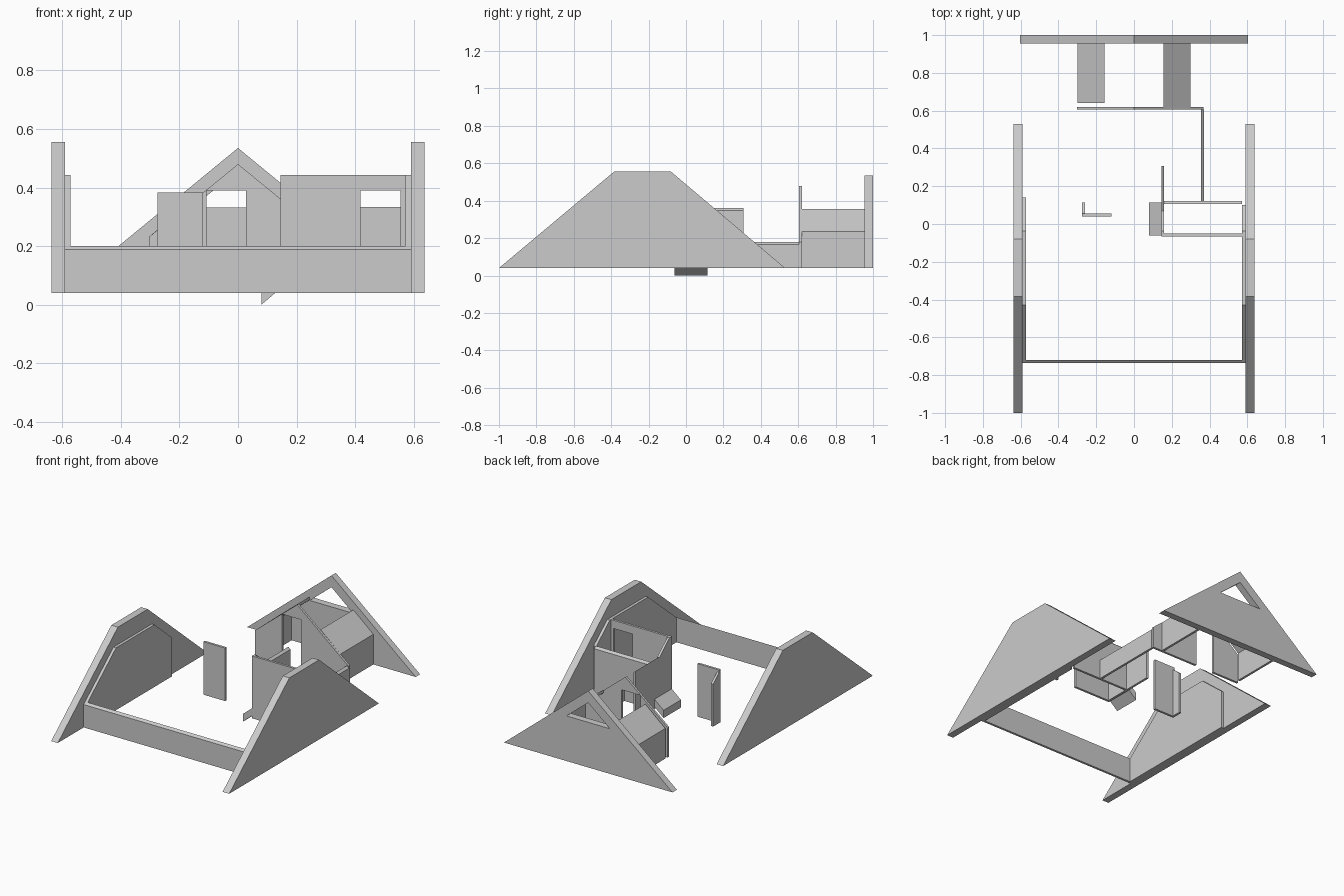
import bpy, bmesh

if "Cube" in bpy.data.objects:
    bpy.data.objects.remove(bpy.data.objects["Cube"])

BASE = 0.04


def prism(name, axis, profile, a, b):
    """Extrude a profile along axis: 'x' takes (y, z) points, 'y' takes (x, z) points."""
    bm = bmesh.new()

    def point(p, t):
        return (t, p[0], p[1]) if axis == 'x' else (p[0], t, p[1])

    ends = [[bm.verts.new(point(p, t)) for p in profile] for t in (a, b)]
    for end in ends:
        bm.faces.new(end)
    n = len(profile)
    for i in range(n):
        j = (i + 1) % n
        bm.faces.new((ends[0][i], ends[0][j], ends[1][j], ends[1][i]))
    bmesh.ops.recalc_face_normals(bm, faces=bm.faces)
    mesh = bpy.data.meshes.new(name)
    bm.to_mesh(mesh)
    bm.free()
    obj = bpy.data.objects.new(name, mesh)
    bpy.context.collection.objects.link(obj)
    return obj


def strip(name, axis, lo, hi, top_lo, top_hi, a, b):
    """Thin wall whose top slopes across its thickness."""
    return prism(name, axis, [(lo, BASE), (hi, BASE), (hi, top_hi), (lo, top_lo)], a, b)


# Outer side walls and their inner linings
for label, s, back, back_z in (("left", -1, 0.14, 0.293), ("right", 1, 0.10, 0.327)):
    prism(label + "_side_wall", 'x',
          [(-1, BASE), (-0.385, 0.555), (-0.08, 0.555), (0.53, BASE)],
          s * 0.59, s * 0.637)
    prism(label + "_inner_wall", 'x',
          [(-0.735, BASE), (-0.735, 0.188), (-0.43, 0.443), (-0.038, 0.443),
           (back, back_z), (back, BASE)], s * 0.572, s * 0.59)

# Low front wall
strip("front_knee_wall", 'x', -0.735, -0.72, 0.188, 0.201, -0.572, 0.572)

# Back gable with triangular window
gable = prism("back_gable", 'y', [(-0.603, BASE), (0, 0.535), (0.603, BASE)], 0.955, 1.0)
cutter = prism("gable_window_cutter", 'y', [(-0.155, 0.332), (0, 0.459), (0.155, 0.332)], 0.9, 1.1)
cutter.hide_render = True
cutter.hide_set(True)
cut = gable.modifiers.new("window", 'BOOLEAN')
cut.operation = 'DIFFERENCE'
cut.solver = 'EXACT'
cut.object = cutter

# Gabled partition with doorway
prism("gabled_partition", 'y',
      [(-0.303, BASE), (-0.303, 0.232), (0, 0.48), (0.367, 0.18), (0.367, BASE),
       (0.028, BASE), (0.028, 0.39), (-0.108, 0.39), (-0.108, BASE)], 0.605, 0.62)

# Knee wall with sloping ceiling on each side of the back room
for label, s, start in (("left", -1, 0.64), ("right", 1, 0.62)):
    prism(label + "_sloped_ceiling", 'y',
          [(s * x, z) for x, z in ((0.30, BASE), (0.30, 0.235), (0.157, 0.355),
                                   (0.157, 0.335), (0.285, 0.228), (0.285, BASE))],
          start, 0.955)

# Low corridor wall
strip("corridor_knee_wall", 'y', 0.355, 0.37, 0.18, 0.167, 0.11, 0.605)

# Small room: front with doorway, back, and side partition
prism("room_front_wall", 'y',
      [(0.145, BASE), (0.145, 0.443), (0.572, 0.443), (0.572, BASE),
       (0.555, BASE), (0.555, 0.39), (0.418, 0.39), (0.418, BASE)], -0.065, -0.05)
strip("room_back_wall", 'x', 0.107, 0.122, 0.333, 0.32, 0.16, 0.572)
prism("room_side_wall", 'x',
      [(-0.05, BASE), (-0.05, 0.443), (-0.038, 0.443), (0.068, 0.353), (0.068, BASE)],
      0.145, 0.16)
strip("hall_partition", 'y', 0.145, 0.16, 0.36, 0.347, 0.068, 0.308)

# Sloping ledge beside the room
prism("sloping_ledge", 'y', [(0.08, 0.0), (0.08, 0.05), (0.147, 0.106), (0.147, 0.057)],
      -0.062, 0.115)

# Free-standing corner partition
prism("corner_partition_front", 'y',
      [(-0.275, BASE), (-0.275, 0.383), (-0.12, 0.383), (-0.12, BASE)], 0.04, 0.055)
prism("corner_partition_return", 'x',
      [(0.055, BASE), (0.055, 0.366), (0.115, 0.315), (0.115, BASE)], -0.275, -0.26)
